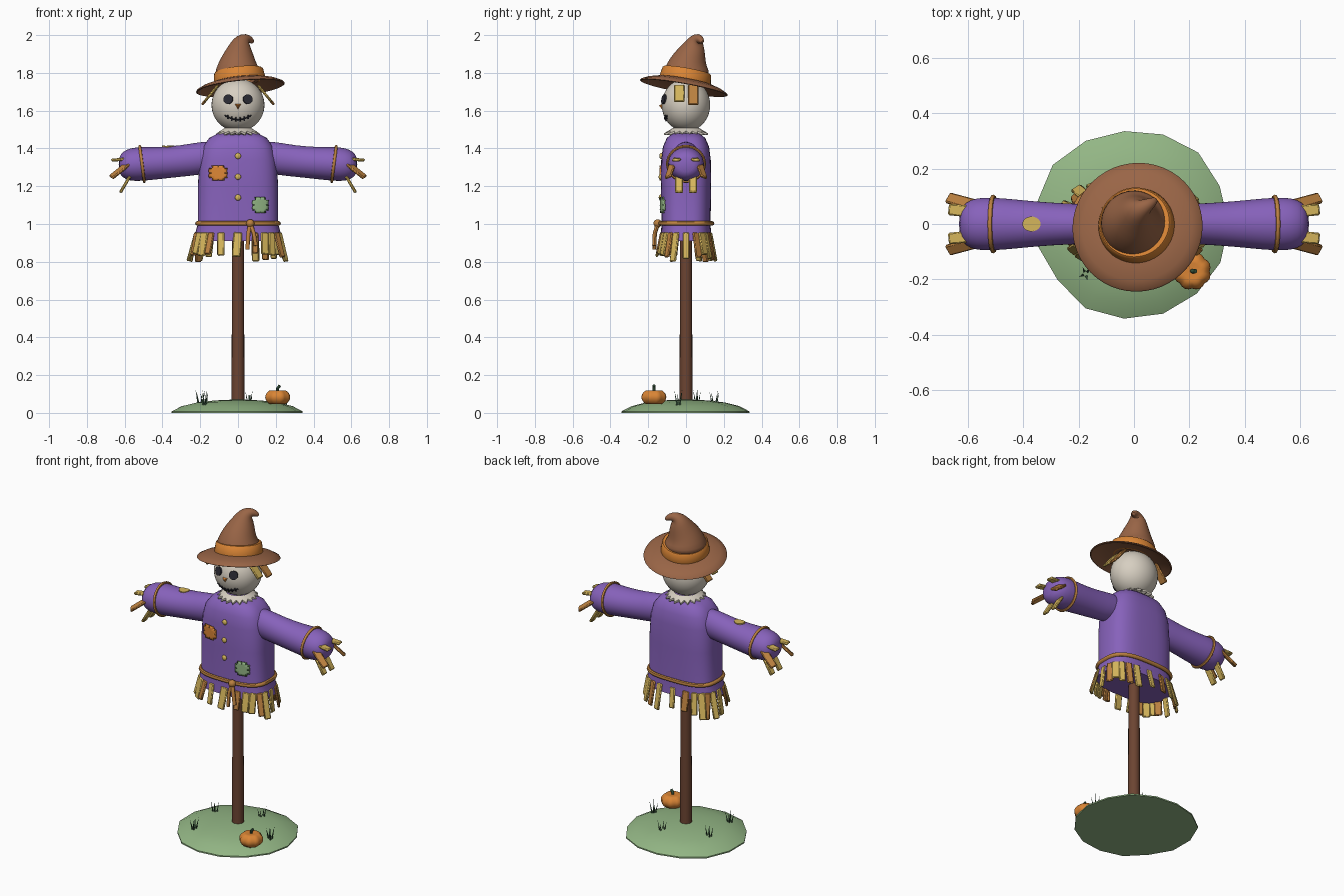
import bpy, bmesh, math, random
from mathutils import Vector, Matrix, Euler

if "Cube" in bpy.data.objects:
    bpy.data.objects.remove(bpy.data.objects["Cube"])
random.seed(4)
V = Vector

def mat(name, r, g, b):
    m = bpy.data.materials.new(name)
    m.diffuse_color = [(c / 255) ** 2.2 for c in (r, g, b)] + [1]
    m.use_nodes = True
    m.node_tree.nodes["Principled BSDF"].inputs["Base Color"].default_value = m.diffuse_color
    return m

PURPLE = mat("purple cloth", 134, 98, 186)
HAT = mat("hat brown", 152, 101, 72)
POST = mat("post brown", 108, 70, 53)
STRAW = mat("yellow straw", 212, 180, 92)
AMBER = mat("amber straw", 186, 128, 66)
ORANGE = mat("orange", 217, 132, 56)
GREEN = mat("soft green", 146, 181, 132)
CREAM = mat("cream sack", 214, 206, 192)
DARK = mat("charcoal", 46, 46, 54)
GRASS = mat("dark grass", 62, 92, 68)

def finish(ob, mats, smooth=True):
    for m in mats:
        ob.data.materials.append(m)
    bpy.ops.object.select_all(action='DESELECT')
    ob.select_set(True)
    bpy.context.view_layer.objects.active = ob
    if smooth:
        bpy.ops.object.shade_smooth_by_angle(angle=math.radians(45))
    return ob

def make(name, bm, mats, smooth=True):
    bmesh.ops.recalc_face_normals(bm, faces=bm.faces)
    me = bpy.data.meshes.new(name)
    bm.to_mesh(me)
    bm.free()
    ob = bpy.data.objects.new(name, me)
    bpy.context.collection.objects.link(ob)
    return finish(ob, mats, smooth)

def loft(name, rings, m, caps=True, closed=False, sub=0):
    bm = bmesh.new()
    rs = [[bm.verts.new(p) for p in r] for r in rings]
    n = len(rs[0])
    for a, b in zip(rs, rs[1:] + rs[:1] if closed else rs[1:]):
        for i in range(n):
            bm.faces.new((a[i], a[(i + 1) % n], b[(i + 1) % n], b[i]))
    if caps and not closed:
        bm.faces.new(rs[0])
        bm.faces.new(rs[-1])
    ob = make(name, bm, [m])
    if sub:
        ob.modifiers.new("smooth", 'SUBSURF').levels = sub
    return ob

def circle(r, z, n=40):
    return [V((r * math.cos(2 * math.pi * i / n), r * math.sin(2 * math.pi * i / n), z)) for i in range(n)]

def tube(name, paths, r, m, cyclic=False):
    cu = bpy.data.curves.new(name, 'CURVE')
    cu.dimensions, cu.bevel_depth, cu.bevel_resolution, cu.use_fill_caps = '3D', r, 2, True
    for path in paths:
        s = cu.splines.new('POLY')
        s.points.add(len(path) - 1)
        s.use_cyclic_u = cyclic
        for p, q in zip(s.points, path):
            p.co = (*q, 1)
    ob = bpy.data.objects.new(name, cu)
    bpy.context.collection.objects.link(ob)
    bpy.context.view_layer.objects.active = ob
    ob.select_set(True)
    bpy.ops.object.convert(target='MESH')
    return finish(bpy.context.object, [m])

def slats(name, items, mats=(STRAW, AMBER), bevel=0.005):
    """items: origin, direction, normal, width, length, thickness, material index"""
    bm = bmesh.new()
    for o, d, nrm, w, l, t, k in items:
        d = V(d).normalized()
        x = d.cross(V(nrm)).normalized()
        n = x.cross(d)
        M = Matrix((x * w, n * t, d * l)).transposed().to_4x4()
        M.translation = V(o) + d * l / 2
        vs = bmesh.ops.create_cube(bm, size=1, matrix=M)['verts']
        for f in {f for v in vs for f in v.link_faces}:
            f.material_index = k
    ob = make(name, bm, mats)
    if bevel:
        ob.modifiers.new("soft", 'BEVEL').width = bevel
    return ob

# ground mound, pumpkin and grass
wob = [random.uniform(0.335, 0.365) for _ in range(15)]
loft("ground_mound", [[V((p.x * w, p.y * w, z)) for p, w in zip(circle(f, 0, 15), wob)]
     for f, z in ((1, 0), (1, .008), (.85, .035), (.62, .055), (.35, .066), (.1, .07))], GREEN)
bm = bmesh.new()
bmesh.ops.create_uvsphere(bm, u_segments=32, v_segments=14, radius=1)
for v in bm.verts:
    k = 1 - .09 * (1 - abs(math.sin(4 * math.atan2(v.co.y, v.co.x))))
    dip = .012 * max(0, abs(v.co.z) - .8) / .2
    v.co = V((.21 + v.co.x * k * .069, -.17 + v.co.y * k * .069, .083 + v.co.z * .047 - math.copysign(dip, v.co.z)))
make("pumpkin", bm, [ORANGE])
tube("pumpkin_stem", [[(.21, -.17, .11), (.21, -.17, .13), (.222, -.17, .146)]], .008, GRASS)
bm = bmesh.new()
for x, y in ((.25, -.04), (.06, .15), (-.2, .06), (-.175, -.18)):
    for k in range(4):
        a = k * 1.57 + random.random()
        c, s = math.cos(a), math.sin(a)
        ring = [bm.verts.new((x + .008 * c + .006 * math.cos(a + t), y + .008 * s + .006 * math.sin(a + t), .035))
                for t in (0, 2.1, 4.2)]
        tip = bm.verts.new((x + .026 * c, y + .026 * s, random.uniform(.1, .125)))
        for i in range(3):
            bm.faces.new((ring[i], ring[(i + 1) % 3], tip))
make("grass_tufts", bm, [GRASS], False)

# post
loft("post", [circle(.034, .03, 16), circle(.031, 1.3, 16)], POST)

# tunic body
PROF = [(.91, .233, .136), (.96, .224, .132), (1.0, .213, .13), (1.2, .213, .133), (1.34, .203, .131),
        (1.41, .185, .122), (1.455, .153, .102), (1.478, .11, .075)]
def sup(a, b, z, n=40):
    f = lambda c: math.copysign(abs(c) ** (2 / 3), c)
    return [V((a * f(math.cos(2 * math.pi * i / n)), b * f(math.sin(2 * math.pi * i / n)), z)) for i in range(n)]
loft("tunic", [sup(a, b, z) for z, a, b in PROF], PURPLE)
def front(x, z, off=0):
    for (z0, a0, b0), (z1, a1, b1) in zip(PROF, PROF[1:]):
        if z0 <= z <= z1:
            t = (z - z0) / (z1 - z0)
            a, b = a0 + (a1 - a0) * t, b0 + (b1 - b0) * t
            return V((x, -b * (1 - abs(x / a) ** 3) ** (1 / 3) - off, z))

# tunic patches with stitches
def patch(name, cx, cz, w, h, m, thread):
    bm = bmesh.new()
    n = 6
    g = [[bm.verts.new(front(cx + w * (i / n - .5) + .003 * math.sin(3 * j), cz + h * (j / n - .5), .004))
          for i in range(n + 1)] for j in range(n + 1)]
    for j in range(n):
        for i in range(n):
            if not (i in (0, n - 1) and j in (0, n - 1)):
                bm.faces.new((g[j][i], g[j][i + 1], g[j + 1][i + 1], g[j + 1][i]))
    mod = make(name, bm, [m]).modifiers.new("thick", 'SOLIDIFY')
    mod.thickness, mod.offset = .009, 0
    st = []
    for u in (-.3, 0, .3):
        for s in (-1, 1):
            st.append([front(cx + u * w, cz + s * h * k, .009) for k in (.36, .5)])
            st.append([front(cx + s * w * k, cz + u * h, .009) for k in (.36, .5)])
    tube(name + "_stitches", st, .002, thread)
patch("orange_patch", -.105, 1.27, .096, .08, ORANGE, AMBER)
patch("green_patch", .118, 1.1, .084, .084, GREEN, GRASS)

# buttons
for z in (1.36, 1.25, 1.14):
    bpy.ops.mesh.primitive_uv_sphere_add(segments=16, ring_count=8, radius=.016, location=front(0, z, .003))
    bpy.context.object.name = "button"
    bpy.context.object.scale.y = .6
    finish(bpy.context.object, [STRAW])

# waist rope with knot and tails
tube("waist_rope", [sup(.215, .138, 1.003, 48)], .012, AMBER, True)
tube("rope_tails", [[(.065, -.148, 1.005), (.055, -.165, .95), (.05, -.168, .865)],
                    [(.065, -.148, 1.005), (.083, -.165, .95), (.094, -.168, .885)]], .011, AMBER)
bpy.ops.mesh.primitive_uv_sphere_add(segments=16, ring_count=8, radius=.022, location=(.065, -.15, 1.003))
bpy.context.object.name = "rope_knot"
finish(bpy.context.object, [AMBER])

# straw skirt under the hem
items = []
pts = sup(.226, .134, .955, 24)
for i, p in enumerate(pts):
    out = V((p.x / .05, p.y / .018, 0)).normalized()
    d = V((out.x * .22 + random.uniform(-.1, .1), out.y * .2, -1))
    items.append((p - out * .004, d, out, random.uniform(.034, .046), random.uniform(.11, .16), .014, int(i % 3 == 1)))
slats("straw_skirt", items)

# sleeves, cuff ropes and straw hands
ARM = [(.1, 1.36, .07, .08), (.2, 1.348, .073, .088), (.3, 1.333, .077, .083), (.42, 1.322, .088, .085),
       (.51, 1.318, .097, .091), (.57, 1.315, .095, .088), (.61, 1.314, .078, .07), (.632, 1.313, .045, .04)]
for s, side in ((-1, "left"), (1, "right")):
    loft(side + "_sleeve", [[V((s * x, p.x * ry, z + p.y * rz)) for p in circle(1, 0, 28)]
         for x, z, ry, rz in ARM], PURPLE, sub=1)
    tube(side + "_cuff_rope", [[V((s * (.508 + .012 * p.y), p.x * .098, 1.318 + p.y * .093))
         for p in circle(1, 0, 32)]], .008, AMBER, True)
    items = []
    for t in (-1, 1):
        items += [((s * .59, t * .045, 1.345), (s, t * .1, -.1), (0, 0, 1), .042, .08, .016, 0),
                  ((s * .58, t * .07, 1.32), (s * .75, t * .2, -.6), (s * .5, t * .5, .6), .042, .12, .016, 1),
                  ((s * .565, t * .037, 1.265), (s * .5, 0, -.85), (s * .85, 0, .5), .042, .115, .016, 0)]
    slats(side + "_hand_straw", items)
# oval patch on top of the left sleeve
loft("sleeve_patch", [[V((p.x * 1.1 - .37, p.y * .9, z - 10 * (p.y ** 2) * .6)) for p in circle(.03, 0, 20)]
     for z in (1.408, 1.417)], STRAW)

# ragged collar
def rag(r0, z0, r1, z1, dz):
    return [V((p.x, p.y, z0 + (z1 - z0) * (i % 2) + dz)) * 1 for i, p in enumerate(
        [q * ((r1 if i % 2 else r0)) for i, q in enumerate(circle(1, 0, 36))])]
loft("collar", [circle(.07, 1.508, 36), rag(.095, 1.488, .116, 1.476, .004),
     rag(.095, 1.488, .116, 1.476, -.006), circle(.07, 1.47, 36)], CREAM, closed=True)

# head and face
bpy.ops.mesh.primitive_uv_sphere_add(segments=40, ring_count=24, radius=1, location=(0, 0, 1.63))
bpy.context.object.name = "head"
bpy.context.object.scale = (.14, .128, .14)
finish(bpy.context.object, [CREAM])
def face(x, z, off=0):
    return V((x, -.128 * math.sqrt(1 - (x / .14) ** 2 - ((z - 1.63) / .14) ** 2) - off, z))
for s in (-1, 1):
    p = face(s * .051, 1.66)
    n = V((p.x / .0196, p.y / .0164, (p.z - 1.63) / .0196)).normalized()
    bpy.ops.mesh.primitive_cylinder_add(vertices=24, radius=.026, depth=.012, location=p, rotation=n.to_track_quat('Z', 'Y').to_euler())
    bpy.context.object.name = "eye"
    finish(bpy.context.object, [DARK])
bm = bmesh.new()
tri = [bm.verts.new(face(x, z, -.002)) for x, z in ((-.018, 1.636), (.018, 1.636), (0, 1.605))]
tip = bm.verts.new(face(0, 1.627, .016))
for i in range(3):
    bm.faces.new((tri[i], tri[(i + 1) % 3], tip))
make("nose", bm, [ORANGE], False)
smile = lambda x: 1.553 + 4.5 * x * x
tube("mouth", [[face(x / 100, smile(x / 100), .001) for x in range(-7, 8)]]
     + [[face(x / 100, smile(x / 100) + k, .003) for k in (-.01, .01)] for x in (-5.5, -3.3, -1.1, 1.1, 3.3, 5.5)], .004, DARK)

# hair straw under the brim
slats("hair_straw", [(V((s * .105, y, 1.735)), (s * .62, 0, -.75), (s * .75, 0, .62), .055, l, .014, k)
      for s in (-1, 1) for y, l, k in ((-.035, .115, 0), (.038, .135, 1))])

# hat: tilted brim and band, bent cone, patch
T = Matrix.Translation((.01, -.007, 1.748)) @ Euler((math.radians(-10), math.radians(-6), 0)).to_matrix().to_4x4()
def lathe(name, prof, m):
    loft(name, [[T @ p for p in circle(r, z, 48)] for r, z in prof], m, closed=True)
lathe("hat_brim", [(.08, .016), (.15, .01), (.2, -.004), (.232, -.02), (.236, -.027), (.23, -.03), (.195, -.016), (.15, -.003), (.08, .003)], HAT)
lathe("hat_band", [(.1, 0), (.136, .004), (.138, .012), (.13, .062), (.125, .067), (.1, .067)], ORANGE)
PATH = [(0, 0, 1.765, .13), (0, 0, 1.815, .121), (.004, .012, 1.86, .098), (.01, .028, 1.905, .076), (.014, .044, 1.945, .056),
        (.022, .056, 1.972, .04), (.042, .068, 1.983, .027), (.066, .08, 1.975, .018), (.08, .09, 1.96, .009)]
rings = []
P = [V(p[:3]) for p in PATH]
u = V((.75, -.66, 0)).normalized()
for i, p in enumerate(PATH):
    t = (P[min(i + 1, len(P) - 1)] - P[max(i - 1, 0)]).normalized() if i > 1 else V((0, 0, 1))
    w = t.cross(u).normalized()
    rings.append([P[i] + u * q.x + w * q.y for q in circle(p[3], 0, 28)])
loft("hat_cone", rings, HAT, sub=1)
slats("hat_patch", [((.016, -.066, 1.837), (.05, .62, .78), (.1, -.78, .62), .055, .058, .009, 0)], (GREEN,), .003)
